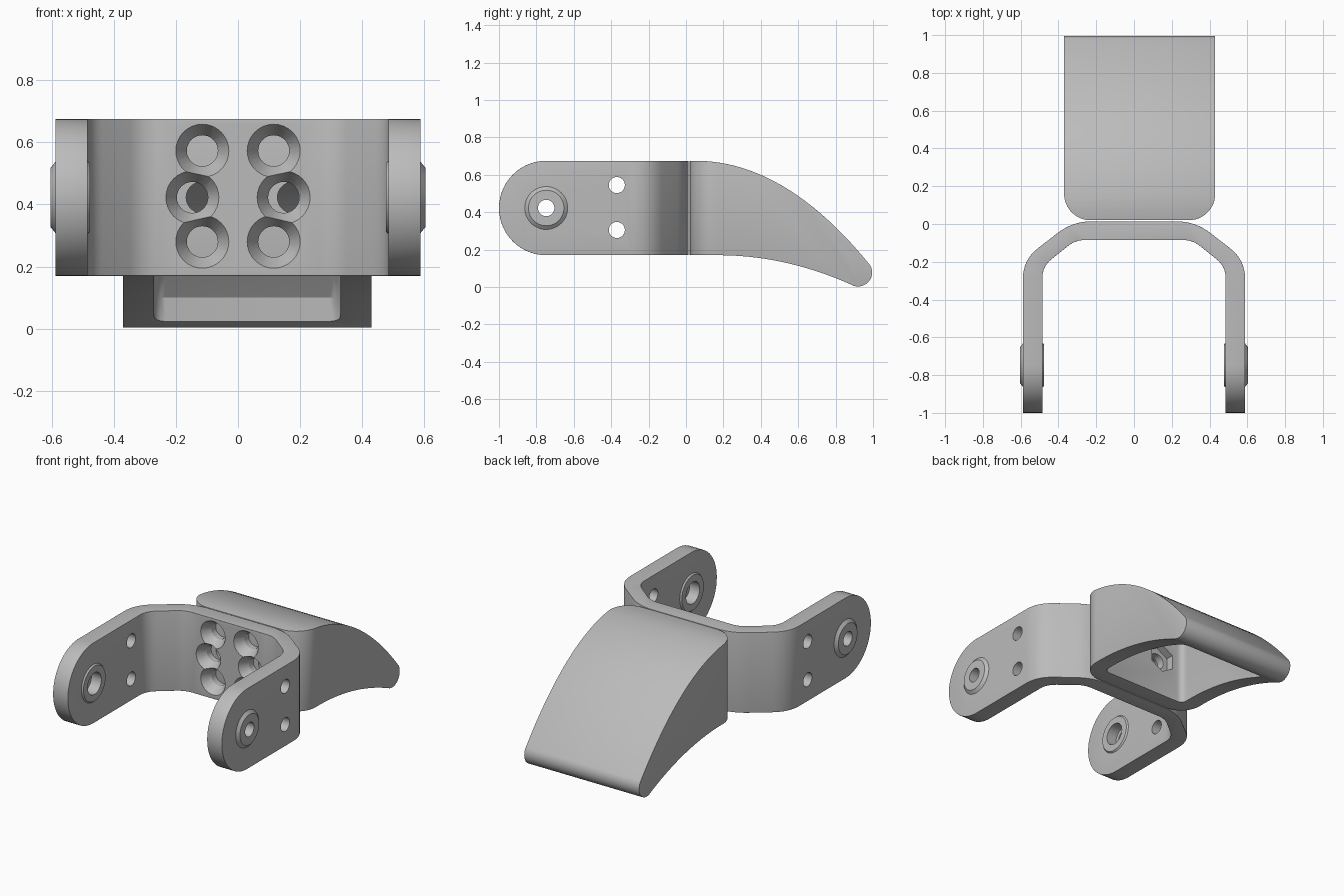
import bpy, bmesh, math
from mathutils import Vector, Matrix

cube = bpy.data.objects.get("Cube")
if cube:
    bpy.data.objects.remove(cube, do_unlink=True)

grey = bpy.data.materials.new("plain grey")
grey.use_nodes = True
grey.diffuse_color = (0.5, 0.5, 0.5, 1)
grey.node_tree.nodes["Principled BSDF"].inputs["Base Color"].default_value = (0.5, 0.5, 0.5, 1)


def make(name, bm):
    bmesh.ops.recalc_face_normals(bm, faces=bm.faces)
    mesh = bpy.data.meshes.new(name)
    bm.to_mesh(mesh)
    bm.free()
    obj = bpy.data.objects.new(name, mesh)
    obj.data.materials.append(grey)
    bpy.context.collection.objects.link(obj)
    return obj


def prism(name, points, low, high, axis):
    """Extrude an outline: (x, y) along z, or (y, z) along x."""
    bm = bmesh.new()
    place = (lambda p: (p[0], p[1], low)) if axis == "z" else (lambda p: (low, p[0], p[1]))
    face = bm.faces.new([bm.verts.new(place(p)) for p in points])
    out = bmesh.ops.extrude_face_region(bm, geom=[face])
    shift = Vector((0, 0, high - low)) if axis == "z" else Vector((high - low, 0, 0))
    bmesh.ops.translate(bm, vec=shift, verts=[v for v in out["geom"] if isinstance(v, bmesh.types.BMVert)])
    return make(name, bm)


def rod(name, start, end, r1, r2=None, sides=32):
    """Cylinder or cone between two points."""
    a, b = Vector(start), Vector(end)
    bm = bmesh.new()
    turn = Vector((0, 0, 1)).rotation_difference(b - a).to_matrix().to_4x4()
    bmesh.ops.create_cone(bm, cap_ends=True, segments=sides, radius1=r1,
                          radius2=r1 if r2 is None else r2, depth=(b - a).length,
                          matrix=Matrix.Translation((a + b) / 2) @ turn)
    return make(name, bm)


def bezier(a, c, b, n=8):
    a, c, b = Vector(a), Vector(c), Vector(b)
    return [a * (1 - t) ** 2 + c * 2 * t * (1 - t) + b * t * t for t in (i / n for i in range(n + 1))]


def rounded(corner, before, after, size):
    """Soften one corner of an outline."""
    c = Vector(corner)
    return bezier(c + (Vector(before) - c).normalized() * size, c,
                  c + (Vector(after) - c).normalized() * size)


def arc(cx, cy, r, start, end, n=16):
    angles = [math.radians(start + (end - start) * i / n) for i in range(n + 1)]
    return [(cx + r * math.cos(t), cy + r * math.sin(t)) for t in angles]


def apply(obj, mod):
    bpy.context.view_layer.objects.active = obj
    bpy.ops.object.modifier_apply(modifier=mod.name)


def bevel(obj, width, segments=4):
    mod = obj.modifiers.new("bevel", "BEVEL")
    mod.width, mod.segments = width, segments
    mod.limit_method, mod.angle_limit = "ANGLE", math.radians(40)
    apply(obj, mod)


def combine(obj, tool, operation="DIFFERENCE"):
    mod = obj.modifiers.new("combine", "BOOLEAN")
    mod.operation, mod.object, mod.solver = operation, tool, "EXACT"
    apply(obj, mod)
    bpy.data.objects.remove(tool, do_unlink=True)


def smooth(obj):
    bpy.ops.object.select_all(action="DESELECT")
    obj.select_set(True)
    bpy.context.view_layer.objects.active = obj
    bpy.ops.object.shade_smooth_by_angle(angle=math.radians(30))


# Bracket: a U-shaped band with slanted corners
LOW, HIGH, MID, PIVOT = 0.17, 0.675, 0.4225, -0.7475


def half_wall(x, y, corner_x, corner_y, arm_round, back_round):
    tip, low, top, centre = (x, -1), (x, corner_y), (corner_x, y), (0, y)
    return [Vector(tip)] + rounded(low, tip, top, arm_round) + rounded(top, low, centre, back_round)


outer = half_wall(0.588, 0.014, 0.325, -0.19, 0.1, 0.1)
inner = half_wall(0.485, -0.085, 0.31, -0.225, 0.06, 0.05)
flip = lambda pts: [Vector((-p.x, p.y)) for p in reversed(pts)]
bracket = prism("bracket", outer + flip(outer) + list(reversed(flip(inner))) + list(reversed(inner)),
                LOW, HIGH, "z")

# Rounded arm ends
r = HIGH - MID
capsule = [(0.3, LOW), (0.3, HIGH)] + arc(PIVOT, MID, r, 90, 270, 28)
combine(bracket, prism("end_shape", capsule, -1, 1, "x"), "INTERSECT")
bevel(bracket, 0.022)

for s in (-1, 1):
    # Raised pivot bosses on both faces of each arm
    combine(bracket, rod("boss", (s * 0.57, PIVOT, MID), (s * 0.604, PIVOT, MID), 0.137, 0.095, 48), "UNION")
    combine(bracket, rod("boss", (s * 0.5, PIVOT, MID), (s * 0.476, PIVOT, MID), 0.13, 0.11, 48), "UNION")
    # Stepped pivot holes
    combine(bracket, rod("cut", (s * 0.4, PIVOT, MID), (s * 0.7, PIVOT, MID), 0.044))
    combine(bracket, rod("cut", (s * 0.4, PIVOT, MID), (s * 0.545, PIVOT, MID), 0.068))
    # Plain arm holes
    for z in (0.305, 0.545):
        combine(bracket, rod("cut", (s * 0.4, -0.37, z), (s * 0.7, -0.37, z), 0.043))
    # Countersunk holes in the back wall
    for x, z in ((0.115, 0.28), (0.147, MID), (0.115, 0.573)):
        combine(bracket, rod("cut", (s * x, -0.2, z), (s * x, 0.1, z), 0.05))
        combine(bracket, rod("cut", (s * x, -0.086, z), (s * x, -0.025, z), 0.086, 0.049))
smooth(bracket)

# Shield: curved hood with a rounded tip
LEFT, RIGHT, FRONT = 0.43, -0.37, 0.02
side = (bezier((0.05, HIGH), (0.53, HIGH), (0.981, 0.121), 24)
        + arc(0.92, 0.078, 0.075, 30, -110, 14)
        + bezier((0.885, 0.012), (0.52, 0.175), (0.15, LOW), 16)
        + [(FRONT, LOW), (FRONT, HIGH)])
shield = prism("shield", side, RIGHT, LEFT, "x")
plan = ([(RIGHT, 1.1), (LEFT, 1.1)]
        + arc(LEFT - 0.14, FRONT + 0.14, 0.14, 0, -90)
        + arc(RIGHT + 0.14, FRONT + 0.14, 0.14, 270, 180))
combine(shield, prism("plan_shape", plan, -0.1, 1, "z"), "INTERSECT")
bevel(shield, 0.018, 3)

# Open hollow underneath
hollow = ([(0.12, -0.2), (0.12, 0.59)]
          + bezier((0.16, 0.595), (0.52, 0.58), (0.855, 0.1), 16) + [(0.87, -0.2)])
cavity = prism("cavity", hollow, RIGHT + 0.1, LEFT - 0.1, "x")
bevel(cavity, 0.035, 4)
combine(shield, cavity)

# Bolt holes with hexagonal nut pockets
for x in (-0.117, 0.177):
    combine(shield, rod("cut", (x, -0.1, MID), (x, 0.2, MID), 0.05))
    combine(shield, rod("cut", (x, 0.07, MID), (x, 0.2, MID), 0.09, sides=6))
smooth(shield)
